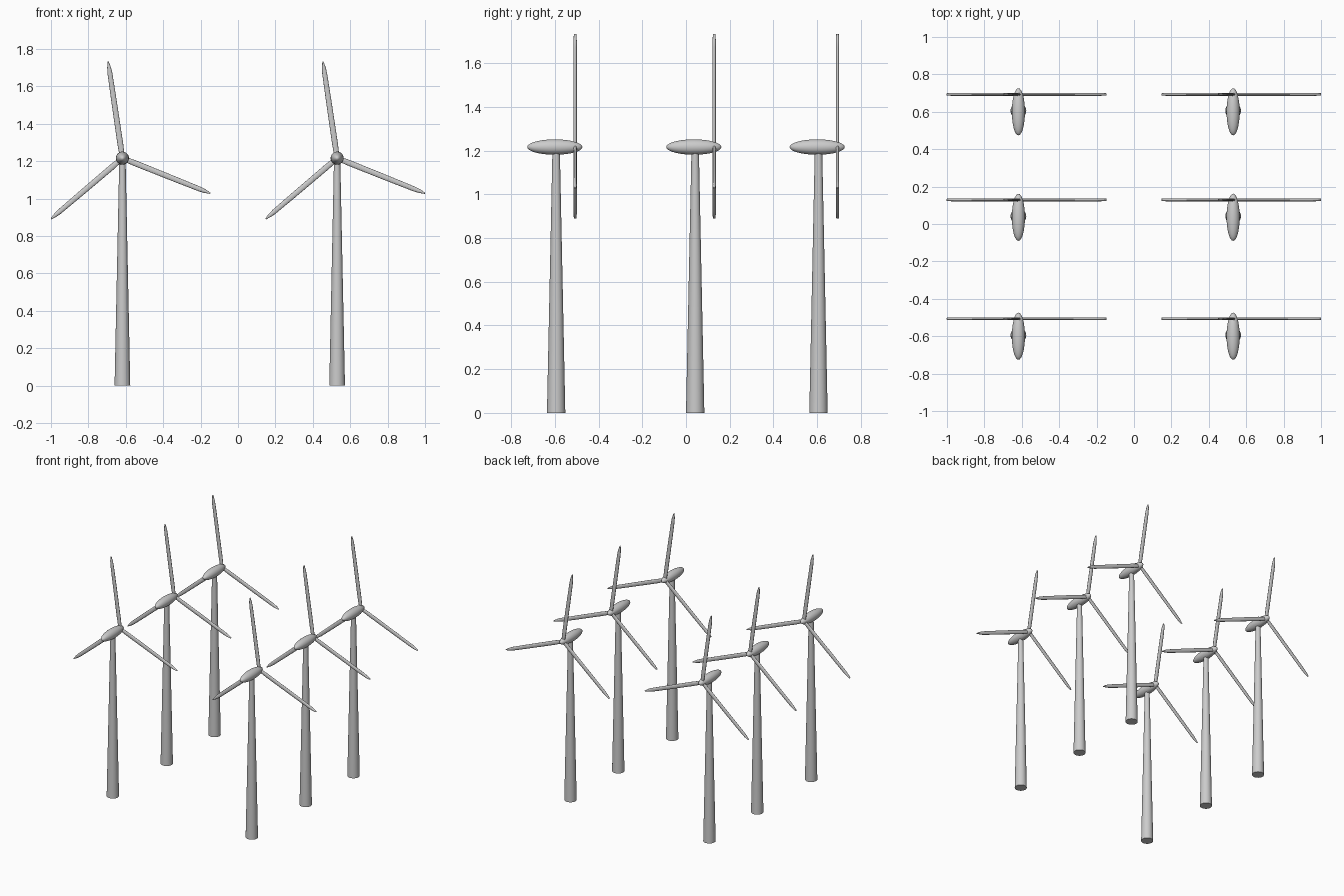
import bpy, bmesh, math
from mathutils import Matrix, Vector

if "Cube" in bpy.data.objects:
    bpy.data.objects.remove(bpy.data.objects["Cube"])

HUB_Z = 1.216
COLUMNS = (-0.618, 0.53)
ROWS = (-0.60, 0.036, 0.60)
# blade tips relative to the hub, in x and z
TIPS = ((-0.076, 0.516), (0.470, -0.188), (-0.382, -0.325))
# half widths along a blade: (fraction of length, half width)
BLADE = ((0.0, 0.013), (0.15, 0.0155), (0.6, 0.0145), (0.88, 0.013), (0.94, 0.010), (1.0, 0.003))


def finish(name, bm, angle=40):
    bmesh.ops.recalc_face_normals(bm, faces=bm.faces)
    mesh = bpy.data.meshes.new(name)
    bm.to_mesh(mesh)
    bm.free()
    mesh.shade_smooth()
    mesh.set_sharp_from_angle(angle=math.radians(angle))
    return mesh


def loft(bm, rings):
    """Skin a list of point rings and cap both ends."""
    loops = [[bm.verts.new(p) for p in ring] for ring in rings]
    n = len(loops[0])
    for a, b in zip(loops, loops[1:]):
        for i in range(n):
            j = (i + 1) % n
            bm.faces.new((a[i], a[j], b[j], b[i]))
    bm.faces.new(loops[0])
    bm.faces.new(loops[-1])


def ring(center, u, v, n):
    return [center + u * math.cos(2 * math.pi * i / n) + v * math.sin(2 * math.pi * i / n)
            for i in range(n)]


# tapered tower
bm = bmesh.new()
bmesh.ops.create_cone(bm, cap_ends=True, segments=32, radius1=0.042, radius2=0.017, depth=1.2,
                      matrix=Matrix.Translation((0, 0.006, 0.6)))
tower = finish("tower", bm)

# ellipsoid nacelle
bm = bmesh.new()
bmesh.ops.create_uvsphere(bm, u_segments=32, v_segments=20, radius=1)
bmesh.ops.transform(bm, verts=bm.verts,
                    matrix=Matrix.Diagonal((0.126, 0.035, 0.035, 1)))
bmesh.ops.rotate(bm, verts=bm.verts, matrix=Matrix.Rotation(math.pi / 2, 3, 'Z'))
bmesh.ops.translate(bm, verts=bm.verts, vec=(0, 0, HUB_Z))
nacelle = finish("nacelle", bm)

# three slim blades with oval section and pointed tips
bm = bmesh.new()
for x, z in TIPS:
    axis = Vector((x, 0, z))
    side = axis.normalized().cross(Vector((0, 1, 0)))
    loft(bm, [ring(Vector((0, 0.093, HUB_Z)) + axis * t, side * w,
                   Vector((0, 0.0075 if t < 1 else 0.006, 0)), 20) for t, w in BLADE])
rotor = finish("rotor", bm)

# the six turbines
for x in COLUMNS:
    for y in ROWS:
        for mesh in (tower, nacelle, rotor):
            ob = bpy.data.objects.new(mesh.name, mesh)
            ob.location = (x, y, 0)
            bpy.context.collection.objects.link(ob)
